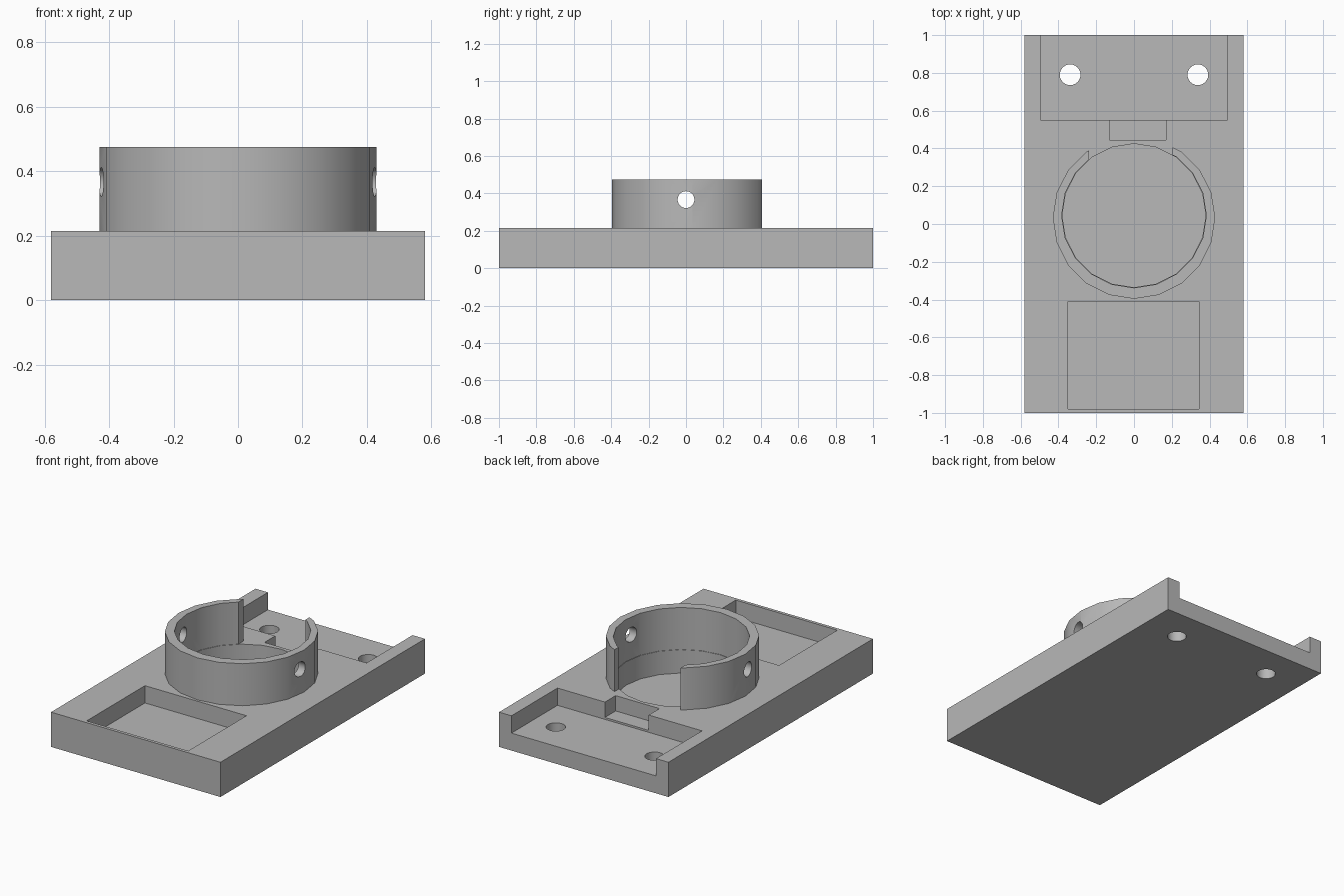
import bpy
import math

default = bpy.data.objects.get("Cube")
if default:
    bpy.data.objects.remove(default, do_unlink=True)

grey = bpy.data.materials.new("plain_grey")
grey.use_nodes = True
grey.diffuse_color = (0.48, 0.48, 0.48, 1)
grey.node_tree.nodes["Principled BSDF"].inputs["Base Color"].default_value = grey.diffuse_color


def box(name, x, y, z):
    """Box from (min, max) ranges."""
    bpy.ops.mesh.primitive_cube_add(size=1, location=[sum(r) / 2 for r in (x, y, z)])
    ob = bpy.context.object
    ob.name = name
    ob.scale = [r[1] - r[0] for r in (x, y, z)]
    bpy.ops.object.transform_apply(location=True, rotation=True, scale=True)
    ob.data.materials.append(grey)
    return ob


def cylinder(name, radius, depth, centre, sides, rotation=(0, 0, 0)):
    bpy.ops.mesh.primitive_cylinder_add(vertices=sides, radius=radius, depth=depth,
                                        location=centre, rotation=rotation)
    ob = bpy.context.object
    ob.name = name
    bpy.ops.object.transform_apply(location=True, rotation=True, scale=True)
    ob.data.materials.append(grey)
    return ob


def cut(target, cutters):
    """Subtract each cutter, then discard it."""
    bpy.context.view_layer.objects.active = target
    for cutter in cutters:
        cutter.hide_render = True
        mod = target.modifiers.new("cut", 'BOOLEAN')
        mod.operation = 'DIFFERENCE'
        mod.solver = 'EXACT'
        mod.object = cutter
        bpy.ops.object.modifier_apply(modifier=mod.name)
        bpy.data.objects.remove(cutter, do_unlink=True)


def finish(ob):
    bpy.ops.object.select_all(action='DESELECT')
    ob.select_set(True)
    bpy.context.view_layer.objects.active = ob
    bpy.ops.object.shade_smooth_by_angle(angle=math.radians(30))


TOP = 0.215

# Base plate with pockets, round well and screw holes
base = box("base_plate", (-0.58, 0.58), (-1, 1), (0, TOP))
cut(base, [
    box("front_pocket", (-0.35, 0.345), (-0.98, -0.41), (0.108, 0.4)),
    box("back_pocket", (-0.495, 0.495), (0.55, 1.2), (0.108, 0.4)),
    box("cable_notch", (-0.13, 0.17), (0.445, 0.6), (0.12, 0.4)),
    cylinder("round_well", 0.38, 0.4, (0, 0.045, 0.27), 20),
] + [cylinder("screw_hole", 0.055, 1, (x, 0.79, 0), 24) for x in (-0.338, 0.338)])
finish(base)

# Open collar with a gap at the back and a cross hole through both sides
collar = cylinder("collar", 0.43, 0.275, (0, 0.034, 0.3375), 20)
cut(collar, [
    cylinder("collar_bore", 0.383, 1, (0, 0.045, 0.3), 20),
    box("collar_gap", (-0.237, 0.205), (0.2, 0.7), (0, 1)),
    cylinder("cross_hole", 0.045, 2, (0, 0, 0.367), 24, (0, math.pi / 2, 0)),
])
finish(collar)
